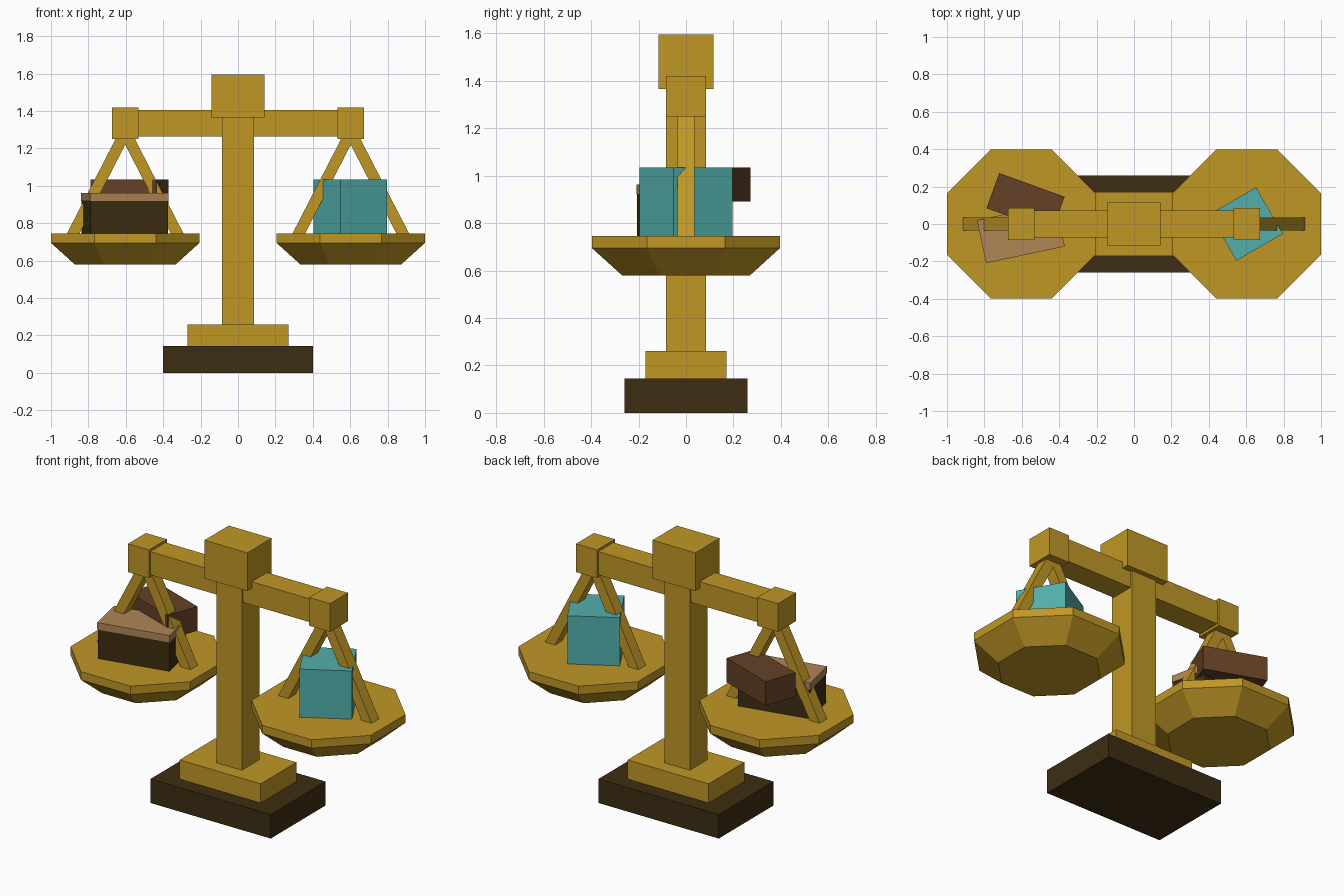
import bpy, bmesh
from math import radians, cos, pi, atan2, hypot
from mathutils import Matrix

cube = bpy.data.objects.get("Cube")
if cube:
    bpy.data.objects.remove(cube, do_unlink=True)


def material(name, rgb):
    m = bpy.data.materials.new(name)
    m.use_nodes = True
    m.diffuse_color = (*rgb, 1)
    m.node_tree.nodes["Principled BSDF"].inputs["Base Color"].default_value = (*rgb, 1)
    return m


gold = material("gold", (0.53, 0.31, 0.019))
dark_wood = material("dark wood", (0.048, 0.027, 0.006))
brown = material("brown", (0.127, 0.053, 0.019))
tan = material("tan", (0.43, 0.24, 0.09))
teal = material("teal", (0.085, 0.43, 0.41))


def finish(name, bm, mat):
    bmesh.ops.recalc_face_normals(bm, faces=bm.faces)
    mesh = bpy.data.meshes.new(name)
    bm.to_mesh(mesh)
    bm.free()
    mesh.materials.append(mat)
    obj = bpy.data.objects.new(name, mesh)
    bpy.context.collection.objects.link(obj)
    return obj


def box(name, mat, size, x, y, z0, turn=0):
    """Box standing on height z0, turned about z by degrees."""
    bm = bmesh.new()
    bmesh.ops.create_cube(bm, size=1, matrix=Matrix.Diagonal((*size, 1)))
    obj = finish(name, bm, mat)
    obj.location = (x, y, z0 + size[2] / 2)
    obj.rotation_euler.z = radians(turn)
    return obj


def strut(name, top, bottom, width, depth):
    """Slanted bar in the xz plane."""
    dx, dz = top[0] - bottom[0], top[1] - bottom[1]
    length = hypot(dx, dz)
    mid_z = (top[1] + bottom[1]) / 2
    obj = box(name, gold, (width, depth, length), (top[0] + bottom[0]) / 2, 0, mid_z - length / 2)
    obj.rotation_euler.y = atan2(dx, dz)


def pan(name, x):
    """Eight-sided dish with a straight rim and a tapered underside."""
    bm = bmesh.new()
    rings = []
    for apothem, z in ((0.27, 0.58), (0.397, 0.695), (0.397, 0.745)):
        ring = bmesh.ops.create_circle(
            bm, segments=8, radius=apothem / cos(pi / 8),
            matrix=Matrix.Translation((x, 0, z)) @ Matrix.Rotation(pi / 8, 4, 'Z'))
        rings.append(ring["verts"])
    for low, high in zip(rings, rings[1:]):
        for i in range(8):
            j = (i + 1) % 8
            bm.faces.new((low[i], low[j], high[j], high[i]))
    bm.faces.new(rings[0])
    bm.faces.new(rings[-1])
    finish(name, bm, gold)


# Stand
box("base", dark_wood, (0.8, 0.52, 0.145), 0, 0, 0)
box("plinth", gold, (0.54, 0.34, 0.115), 0, 0, 0.145)
box("post", gold, (0.17, 0.17, 1.13), 0, 0, 0.26)
box("top_block", gold, (0.285, 0.23, 0.23), 0, 0, 1.365)
box("beam", gold, (1.2, 0.145, 0.14), 0, 0, 1.265)

# Arms: end block, two struts and a pan on each side
ARM = 0.603
for side, s in (("left", 1), ("right", -1)):
    x = s * ARM
    box(side + "_end_block", gold, (0.14, 0.17, 0.17), x, 0, 1.25)
    pan(side + "_pan", x)
    for place, d in (("outer", s), ("inner", -s)):
        strut(f"{side}_{place}_strut", (x - d * 0.005, 1.295), (x + d * 0.301, 0.70), 0.06, 0.07)

# Load on the left pan
box("teal_cube", teal, (0.287, 0.287, 0.29), 0.6, 0, 0.745, 30)

# Load on the right pan: a covered block and a brown block resting across it
box("lower_block", dark_wood, (0.425, 0.23, 0.175), -0.605, -0.05, 0.745, 12)
box("lower_block_cover", tan, (0.43, 0.235, 0.042), -0.605, -0.05, 0.92, 12)
box("upper_block", brown, (0.372, 0.2, 0.145), -0.58, 0.115, 0.89, -20)
